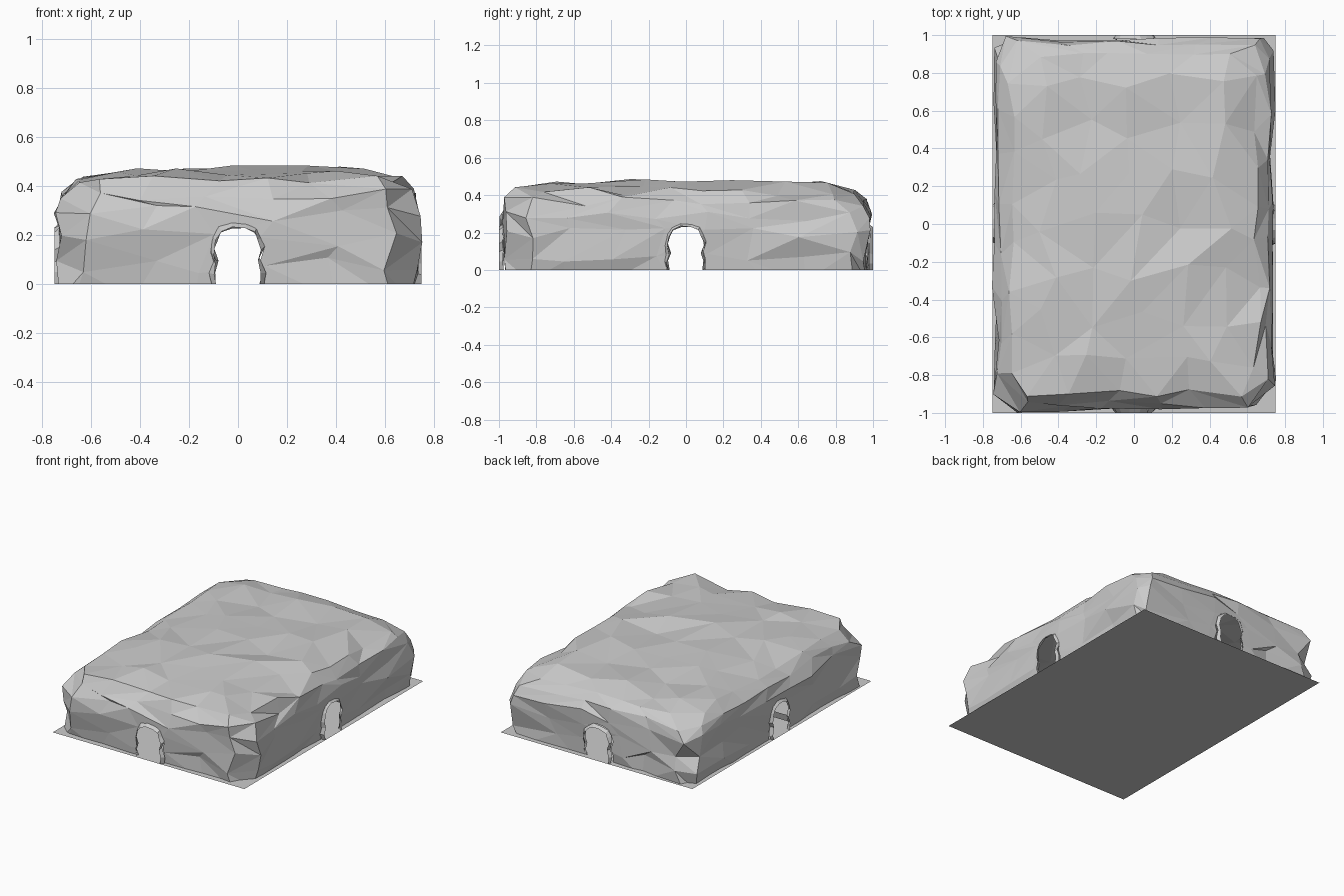
import bpy, bmesh, math, random
from mathutils import Vector, Matrix
from mathutils.geometry import delaunay_2d_cdt

if "Cube" in bpy.data.objects:
    bpy.data.objects.remove(bpy.data.objects["Cube"])

random.seed(8)
HX, HY = 0.75, 1.0
ARCH = [(-.10, 0), (-.112, .04), (-.098, .09), (-.112, .13), (-.098, .19), (-.075, .225), (-.03, .247),
        (.03, .243), (.075, .225), (.092, .19), (.108, .15), (.092, .10), (.105, .05), (.10, 0)]
# each door: distance to the edge, rotation from the front (-y)
DOORS = [(HY, 0), (HX, math.pi / 2), (HY, math.pi), (HX, -math.pi / 2)]


def j(a):
    return random.uniform(-a, a)


def make(name, bm):
    me = bpy.data.meshes.new(name)
    bm.to_mesh(me)
    bm.free()
    ob = bpy.data.objects.new(name, me)
    bpy.context.collection.objects.link(ob)
    return ob


def ring(inset, c):
    """Chamfered rectangle with extra points along the sides."""
    x, y = HX - inset, HY - inset - .008
    pts = []
    corners = [((-x + c, -y), (x - c, -y), 5), ((x, -y + c), (x, y - c), 7),
               ((x - c, y), (-x + c, y), 5), ((-x, y - c), (-x, -y + c), 7)]
    for a, b, n in corners:
        a, b = Vector(a), Vector(b)
        pts += [a.lerp(b, i / n) for i in range(n + 1)]
    return pts


# Rock shell: stacked jagged rings, roof of scattered points
bm = bmesh.new()
rows = [(.035, -.06, .08), (.025, .08, .09), (.016, .19, .10), (.014, .29, .11), (.036, .365, .12), (.10, .418, .13)]
rings = []
for k, (inset, z, c) in enumerate(rows):
    r = []
    for p in ring(inset, c):
        side = Vector((p.x / HX, p.y / HY))
        along_x = abs(side.y) > abs(side.x)
        door = min(abs(p.x), abs(p.y)) < .2
        s, t = (.06, .008 if door and k < 4 else .022)
        dx, dy = (j(s), j(t)) if along_x else (j(t), j(s))
        r.append(bm.verts.new((p.x + dx, p.y + dy, z + (0 if k == 0 else j(.036 if k < 4 else .025)))))
    rings.append(r)
n = len(rings[0])
bm.faces.new(rings[0][::-1])
for a, b in zip(rings, rings[1:]):
    for i in range(n):
        q = (a[i], a[(i + 1) % n], b[(i + 1) % n], b[i])
        if random.random() < .5:
            tris = ((0, 1, 2), (0, 2, 3))
        else:
            tris = ((0, 1, 3), (1, 2, 3))
        for t in tris:
            bm.faces.new([q[m] for m in t])
edge = rings[-1]
inner = []
for ix in range(5):
    for iy in range(7):
        x, y = -.46 + ix * .23 + j(.06), -.75 + iy * .25 + j(.06)
        dome = .025 * (1 - max(abs(x) / HX, abs(y) / HY))
        inner.append(bm.verts.new((x, y, .445 + dome + j(.024))))
allv = edge + inner
co, _, faces, orig, _, _ = delaunay_2d_cdt([v.co.xy for v in allv], [],
                                           [list(range(n))], 1, 1e-6)
for f in faces:
    bm.faces.new([allv[orig[i][0]] for i in f])
bmesh.ops.recalc_face_normals(bm, faces=bm.faces)
rock = make("rock_shell", bm)

# Door cutters
bm = bmesh.new()
for d, rot in DOORS:
    prof = [(-.10, -.2)] + ARCH + [(.10, -.2)]
    m = Matrix.Rotation(rot, 4, 'Z')
    a = [bm.verts.new(m @ Vector((x, -d - .2, z))) for x, z in prof]
    b = [bm.verts.new(m @ Vector((x, -d + .2, z))) for x, z in prof]
    bm.faces.new(a)
    bm.faces.new(b[::-1])
    for i in range(len(a)):
        k = (i + 1) % len(a)
        bm.faces.new((a[i], b[i], b[k], a[k]))
bmesh.ops.recalc_face_normals(bm, faces=bm.faces)
cutter = make("door_cutter", bm)
cutter.hide_render = True
mod = rock.modifiers.new("doors", 'BOOLEAN')
mod.operation, mod.solver, mod.object = 'DIFFERENCE', 'EXACT', cutter
bpy.context.view_layer.objects.active = rock
bpy.ops.object.modifier_apply(modifier="doors")
bpy.data.objects.remove(cutter)

# Open the shell: remove pocket faces and everything below the ground
bm = bmesh.new()
bm.from_mesh(rock.data)
bmesh.ops.bisect_plane(bm, geom=bm.verts[:] + bm.edges[:] + bm.faces[:],
                       plane_co=(0, 0, 0), plane_no=(0, 0, -1), clear_outer=True)
kill = []
for f in bm.faces:
    c = f.calc_center_median()
    if c.z < .28 and ((abs(c.x) < .13 and abs(c.y) < HY - .075) or (abs(c.y) < .13 and abs(c.x) < HX - .075)):
        kill.append(f)
bmesh.ops.delete(bm, geom=kill, context='FACES')
bm.to_mesh(rock.data)
bm.free()

# Jagged arch linings reaching the floor edge
for name, (d, rot) in zip(("front", "right", "back", "left"), DOORS):
    bm = bmesh.new()
    m = Matrix.Rotation(rot, 4, 'Z')
    loops = []
    for depth, s in ((0, .9), (.022, 1.03)):
        jit = .008 if depth else .004
        loops.append([bm.verts.new(m @ Vector((x * s + j(jit), -d + depth + (j(.008) if depth else 0),
                                               z * (1 + (s - 1) * .6) + (j(jit) if z else 0)))) for x, z in ARCH])
    for a, b in zip(loops, loops[1:]):
        for i in range(len(a) - 1):
            bm.faces.new((a[i], b[i], b[i + 1], a[i + 1]))
    make(name + "_arch", bm)

# Floor
bm = bmesh.new()
bm.faces.new([bm.verts.new((x * HX, y * HY, 0)) for x, y in ((-1, -1), (1, -1), (1, 1), (-1, 1))])
make("floor", bm)
